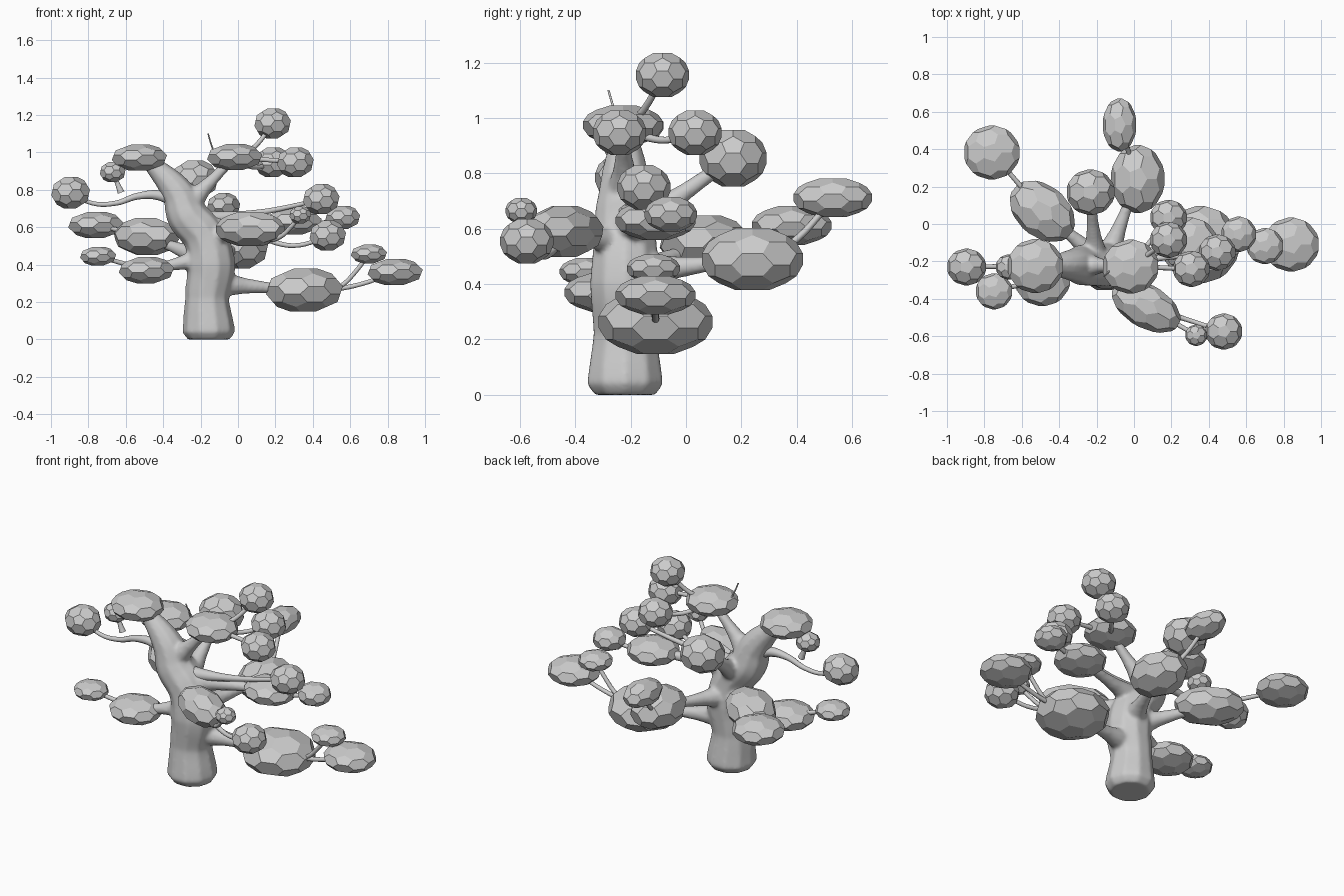
import bpy, bmesh
from math import radians, sin, pi
from mathutils import Matrix, Vector

if "Cube" in bpy.data.objects:
    bpy.data.objects.remove(bpy.data.objects["Cube"])


def tubes(name, paths):
    """Smooth tapered tubes through (point, radius) pairs, turned into one mesh."""
    cu = bpy.data.curves.new(name, 'CURVE')
    cu.dimensions = '3D'
    cu.bevel_depth = 1
    cu.bevel_resolution = 3
    cu.use_fill_caps = True
    for path in paths:
        sp = cu.splines.new('BEZIER')
        sp.bezier_points.add(len(path) - 1)
        for bp, (co, r) in zip(sp.bezier_points, path):
            bp.co, bp.radius = co, r
            bp.handle_left_type = bp.handle_right_type = 'AUTO'
    ob = bpy.data.objects.new(name, cu)
    bpy.context.collection.objects.link(ob)
    bpy.ops.object.select_all(action='DESELECT')
    ob.select_set(True)
    bpy.context.view_layer.objects.active = ob
    bpy.ops.object.convert(target='MESH')
    bpy.ops.object.shade_smooth()
    return bpy.context.object


def arc(start, end, thick, thin, sag=0, wave=0, steps=5):
    """Branch path that thins quickly, hangs by sag and may swing in an S."""
    path = []
    for i in range(steps + 1):
        t = i / steps
        p = start.lerp(end, t)
        p.z += wave * sin(2 * pi * t) - sag * sin(pi * t)
        path.append((p, thin + (thick - thin) * (1 - t) ** 3))
    return path


# Trunk line: x, z, radius
trunk = [(Vector((x, -.22, z)), r) for x, z, r in (
    (-.157, 0, .115), (-.157, .04, .143), (-.165, .22, .118), (-.145, .4, .132),
    (-.18, .55, .118), (-.27, .66, .112), (-.32, .78, .09), (-.47, .95, .045))]


def trunk_at(z):
    for (a, _), (b, _) in zip(trunk, trunk[1:]):
        if z <= b.z:
            return a.lerp(b, (z - a.z) / (b.z - a.z))


# Shared foliage shape: icosahedron with its corners cut off, pentagon on top
ico, ball = bmesh.new(), bmesh.new()
bmesh.ops.create_icosphere(ico, subdivisions=1, radius=1)
for e in ico.edges:
    a, b = (v.co for v in e.verts)
    for k in (1 / 3, 2 / 3):
        ball.verts.new(a.lerp(b, k).normalized())
bmesh.ops.convex_hull(ball, input=ball.verts)
bmesh.ops.dissolve_limit(ball, angle_limit=radians(3), verts=ball.verts, edges=ball.edges)
bmesh.ops.recalc_face_normals(ball, faces=ball.faces)

PAD, CLUMP, DISC = (.153, .147, .07), (.101, .098, .08), (.1, .098, .05)
limbs, twigs = [[*trunk]], []


def foliage(name, x, y, z, size, turn=0):
    me = bpy.data.meshes.new(name)
    ball.to_mesh(me)
    rx, ry, rz = size
    me.transform(Matrix.Rotation(radians(turn), 4, 'Z') @ Matrix.Diagonal((rx, ry, rz / .94, 1)))
    ob = bpy.data.objects.new(name, me)
    ob.location = (x, y, z)
    bpy.context.collection.objects.link(ob)
    return ob.location.copy()


def limb_pad(name, height, x, y, z, size=PAD, turn=0):
    """Foliage pad on a limb that leaves the trunk at the given height."""
    c = foliage(name, x, y, z, size, turn)
    limbs.append(arc(trunk_at(height), c, .095, .027))
    return c


def twig_clump(name, parent, x, y, z, size=CLUMP, sag=0, wave=0, thick=.02):
    """Foliage clump on a twig that leaves a parent point."""
    c = foliage(name, x, y, z, size)
    twigs.append(arc(parent, c, thick, .012, sag, wave))
    return c


# Pads on the main limbs
foliage("crown_left_pad", -.527, -.225, .972, PAD)
crown = limb_pad("crown_right_pad", .7, -.018, -.228, .975)
limb_pad("back_upper_pad", .58, -.232, .17, .855, (.132, .124, .102))
back_left = limb_pad("back_left_pad", .42, -.49, .068, .55, (.2, .14, .098), -40)
left = limb_pad("left_pad", .44, -.49, -.295, .37)
back = limb_pad("back_pad", .44, .02, .24, .49, (.147, .186, .112))
front = limb_pad("front_pad", .54, .065, -.44, .59, (.205, .117, .092), -30)
right = limb_pad("right_pad", .6, .3, -.11, .63)
low = limb_pad("low_right_pad", .3, .355, -.11, .263, (.213, .21, .115))

# Outer foliage on twigs
twig_clump("crown_top_clump", crown, .185, -.085, 1.155, sag=.04)
twig_clump("crown_back_clump", crown, .185, .033, .947, sag=.04)
twig_clump("crown_right_clump", crown, .307, -.24, .947)
far_left = twig_clump("far_left_clump", trunk_at(.71), -.895, -.23, .785, (.107, .1, .084),
                      wave=.045, thick=.045)
twig_clump("small_left_clump", far_left + Vector((.27, 0, 0)), -.67, -.23, .895, (.071, .068, .054))
twig_clump("back_left_outer_pad", back_left, -.76, .382, .612)
twig_clump("left_disc", left, -.748, -.36, .445, DISC)
twig_clump("back_outer_pad", back, -.077, .53, .712, (.092, .145, .07), sag=.05)
twig_clump("front_clump", front, .48, -.575, .555, sag=.07)
twig_clump("front_small_clump", front, .333, -.595, .665, (.06, .058, .046), sag=.09)
twig_clump("right_upper_clump", trunk_at(.64), .445, -.152, .75, sag=.02, thick=.06)
twig_clump("right_outer_clump", right, .56, -.055, .652, (.096, .096, .062), sag=.02)
twig_clump("low_right_disc", low, .7, -.118, .457, DISC, sag=.09)
twig_clump("low_right_outer_pad", low, .84, -.11, .36, PAD, sag=.03)

# The last pads on twigs share the broad pad size
bpy.data.objects["back_left_outer_pad"].scale = [p / c for p, c in zip(PAD, CLUMP)]

# Bare leader twig at the crown
twigs.append(arc(crown + Vector((-.09, 0, 0)), Vector((-.16, -.28, 1.1)), .01, .004, .02))
tubes("twigs", twigs)

# Trunk and limbs fused into one smooth skin
wood = tubes("trunk_and_limbs", limbs)
fuse = wood.modifiers.new("fuse", 'REMESH')
fuse.mode = 'VOXEL'
fuse.voxel_size = .01
fuse.use_smooth_shade = True
soften = wood.modifiers.new("soften", 'SMOOTH')
soften.iterations = 8
ico.free()
ball.free()
